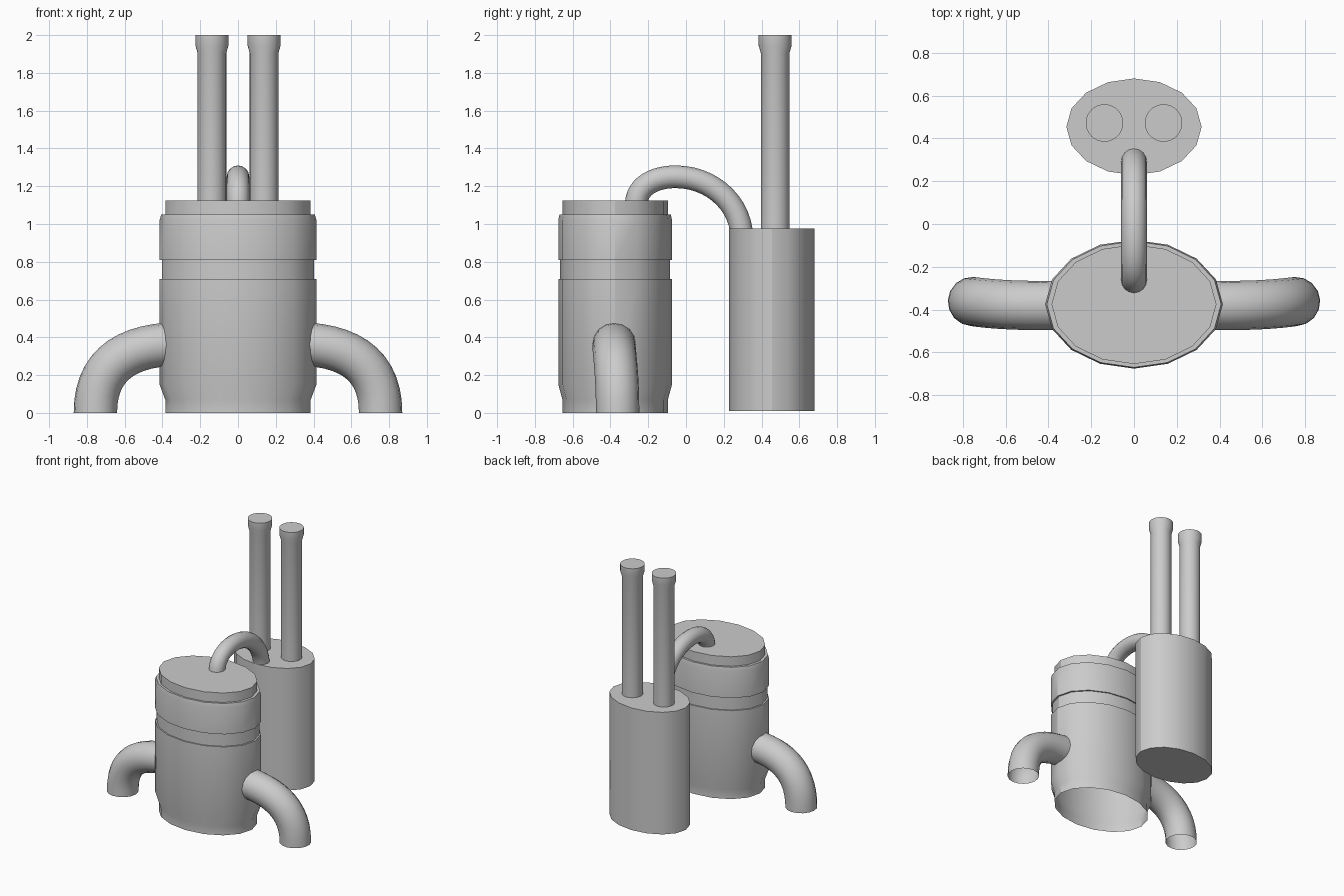
import bpy, bmesh, math

if "Cube" in bpy.data.objects:
    bpy.data.objects.remove(bpy.data.objects["Cube"])


def smooth(ob, angle=30):
    bpy.ops.object.select_all(action='DESELECT')
    ob.select_set(True)
    bpy.context.view_layer.objects.active = ob
    bpy.ops.object.shade_smooth_by_angle(angle=math.radians(angle))


def lathe(name, profile, sides, center, squash=1.0, bottom=True):
    """Stack of elliptical rings from (radius, z) pairs, capped on top."""
    bm = bmesh.new()
    rings = []
    for r, z in profile:
        rings.append([bm.verts.new((center[0] + r * math.cos(2 * math.pi * i / sides),
                                    center[1] + squash * r * math.sin(2 * math.pi * i / sides), z))
                      for i in range(sides)])
    for a, b in zip(rings, rings[1:]):
        for i in range(sides):
            j = (i + 1) % sides
            bm.faces.new((a[i], a[j], b[j], b[i]))
    bm.faces.new(rings[-1])
    if bottom:
        bm.faces.new(rings[0][::-1])
    me = bpy.data.meshes.new(name)
    bm.to_mesh(me)
    bm.free()
    ob = bpy.data.objects.new(name, me)
    bpy.context.collection.objects.link(ob)
    smooth(ob)
    return ob


def hose(name, points, radius):
    """Open-ended tube along bezier points given as (left handle, point, right handle)."""
    cu = bpy.data.curves.new(name, 'CURVE')
    cu.dimensions = '3D'
    cu.bevel_depth = radius
    cu.bevel_resolution = 6
    cu.resolution_u = 12
    sp = cu.splines.new('BEZIER')
    sp.bezier_points.add(len(points) - 1)
    for bp, (left, co, right) in zip(sp.bezier_points, points):
        bp.handle_left_type = bp.handle_right_type = 'FREE'
        bp.handle_left, bp.co, bp.handle_right = left, co, right
    ob = bpy.data.objects.new(name, cu)
    bpy.context.collection.objects.link(ob)
    bpy.ops.object.select_all(action='DESELECT')
    ob.select_set(True)
    bpy.context.view_layer.objects.active = ob
    bpy.ops.object.convert(target='MESH')
    smooth(bpy.context.view_layer.objects.active)


# Front tank: stepped oval drum with a groove, open underneath
lathe("front_tank",
      [(0.385, 0), (0.385, 0.07), (0.415, 0.15), (0.415, 0.71), (0.402, 0.71),
       (0.402, 0.81), (0.415, 0.81), (0.415, 1.02), (0.407, 1.05), (0.385, 1.05),
       (0.385, 1.125)],
      16, (0, -0.375), 0.725, bottom=False)

# Rear tank: plain oval drum
lathe("rear_tank", [(0.316, 0.01), (0.316, 0.975)], 16, (0, 0.454), 0.715)

# Paired chimneys and side pipes
for side, s in (("left", -1), ("right", 1)):
    lathe(side + "_chimney",
          [(0.076, 0.96), (0.076, 1.905), (0.0875, 1.945), (0.0875, 2.0)],
          32, (s * 0.138, 0.472))
    start, end = (s * 0.37, -0.38, 0.363), (s * 0.755, -0.362, 0)
    hose(side + "_pipe",
         [(start, start, (s * 0.62, -0.385, 0.345)),
          ((s * 0.755, -0.362, 0.23), end, end)], 0.115)

# Connecting hose between the tank tops
a, b = (0, -0.263, 1.115), (0, 0.293, 0.965)
hose("top_hose",
     [(a, a, (0, -0.255, 1.2)),
      ((0, -0.17, 1.25), (0, -0.055, 1.25), (0, 0.12, 1.25)),
      ((0, 0.27, 1.13), b, b)], 0.06)
